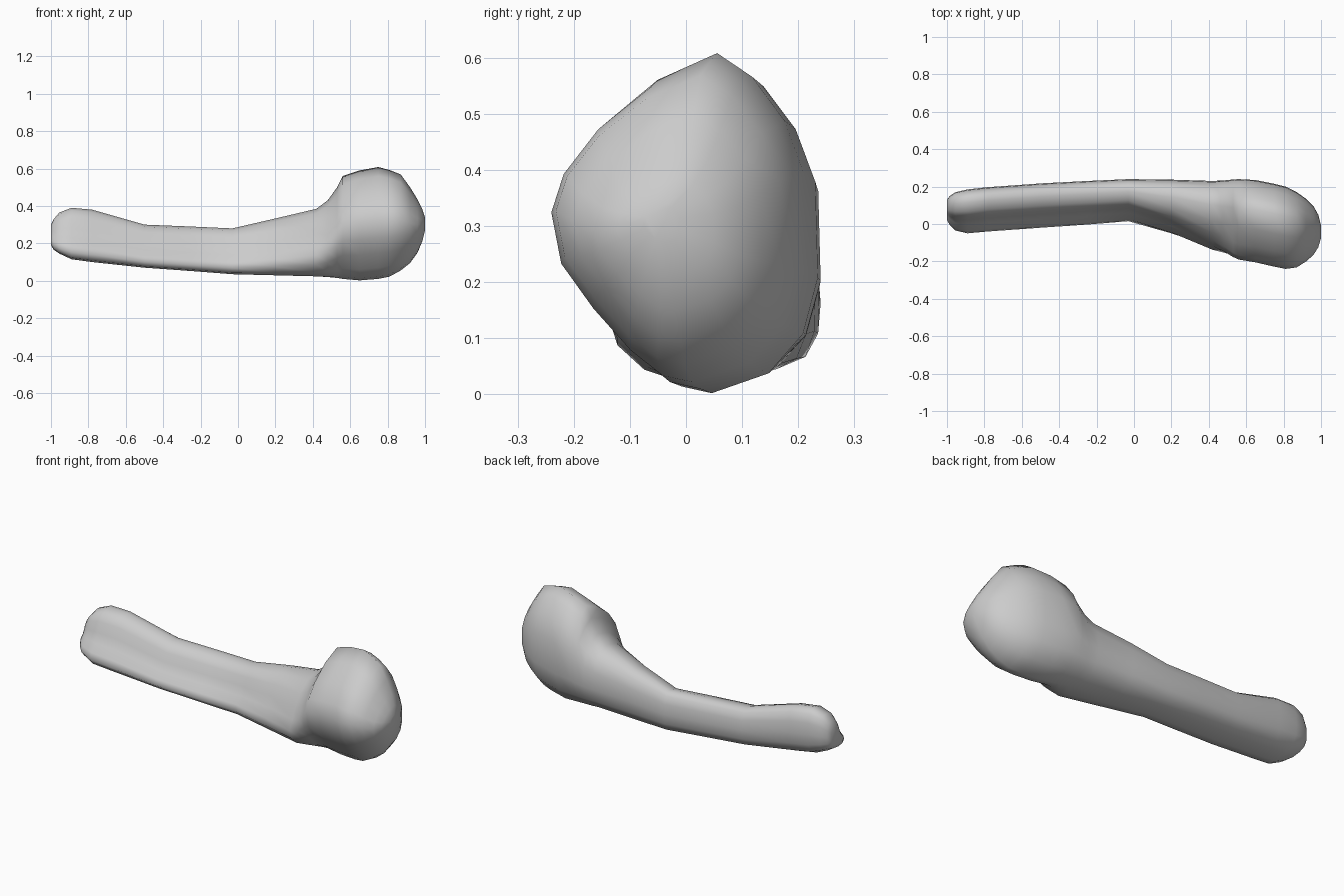
import bpy, bmesh

# Normalised cross-sections (across y, up z), same point count, running round
# the form from the top ridge, down the front, under and up the back
GRIP = [(.70, 1), (.50, .95), (.38, .80), (.30, .60), (.20, .42), (.05, .27),
        (0, .14), (.10, .03), (.32, 0), (.65, .04), (.88, .13), (.98, .30),
        (1, .52), (.98, .75), (.92, .92), (.82, .99)]
HEAD = [(.64, 1), (.40, .92), (.19, .79), (.05, .65), (0, .53), (.04, .37),
        (.17, .23), (.32, .10), (.45, .02), (.57, 0), (.80, .06), (.94, .18),
        (1, .35), (.99, .64), (.91, .80), (.78, .93)]

# Stations along the length: x, y min, y max, z min, z max, grip-to-head blend
STATIONS = [
    (-1.0, .02, .13, .19, .30, 0), (-.985, -.005, .15, .165, .33, 0),
    (-.955, -.035, .17, .145, .365, 0), (-.89, -.05, .185, .115, .39, 0),
    (-.78, -.04, .197, .10, .38, 0), (-.5, -.02, .217, .07, .30, 0),
    (-.25, -.003, .23, .052, .29, 0), (-.03, .015, .24, .035, .28, 0),
    (.2, -.06, .237, .028, .333, .2), (.42, -.155, .23, .02, .385, .5),
    (.48, -.17, .233, .015, .43, .7), (.53, -.185, .238, .013, .50, .9),
    (.56, -.19, .24, .01, .56, 1), (.65, -.205, .235, .002, .59, 1),
    (.75, -.228, .215, .01, .608, 1), (.81, -.24, .20, .022, .592, 1),
    (.87, -.232, .17, .055, .568, 1), (.92, -.20, .135, .095, .50, 1),
    (.96, -.165, .095, .15, .435, 1), (.985, -.125, .05, .21, .385, 1),
    (1.0, -.075, -.01, .27, .34, 1),
]


def section(y0, y1, z0, z1, t):
    """Blend the two profiles and fit them to the given box."""
    for (gu, gv), (hu, hv) in zip(GRIP, HEAD):
        u, v = gu + (hu - gu) * t, gv + (hv - gv) * t
        yield y0 + u * (y1 - y0), z0 + v * (z1 - z0)


# Single continuous body: handle flaring into a rounded head
bm = bmesh.new()
rings = [[bm.verts.new((x, y, z)) for y, z in section(*rest)]
         for x, *rest in STATIONS]
n = len(GRIP)
for a, b in zip(rings, rings[1:]):
    for i in range(n):
        j = (i + 1) % n
        bm.faces.new((a[i], a[j], b[j], b[i]))
bm.faces.new(rings[0])
bm.faces.new(rings[-1])
bmesh.ops.recalc_face_normals(bm, faces=bm.faces)

mesh = bpy.data.meshes.new("handle_and_head")
bm.to_mesh(mesh)
bm.free()
body = bpy.data.objects.new("handle_and_head", mesh)
bpy.context.collection.objects.link(body)
for p in mesh.polygons:
    p.use_smooth = True
